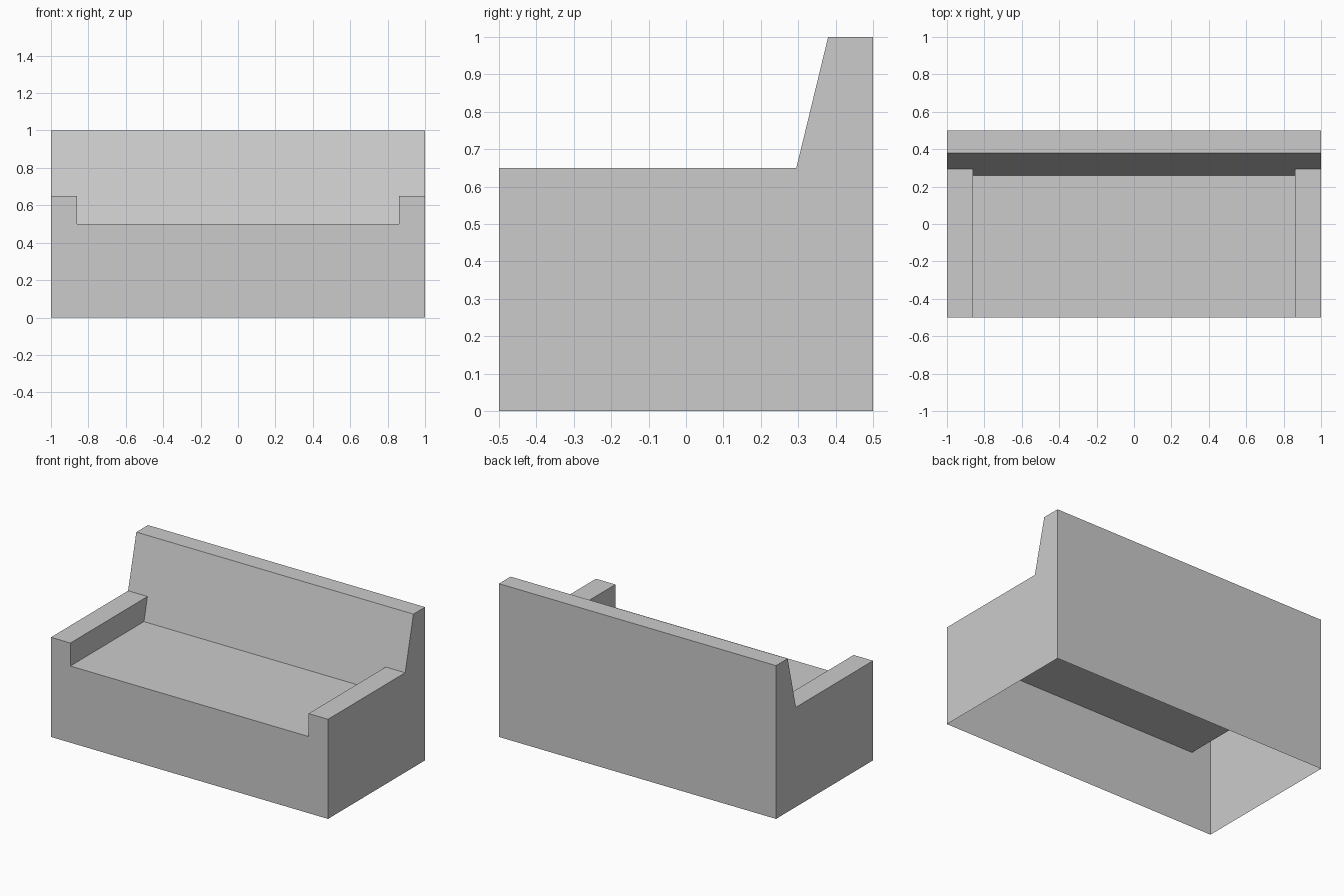
import bpy
import bmesh

cube = bpy.data.objects.get("Cube")
if cube:
    bpy.data.objects.remove(cube, do_unlink=True)

# Main dimensions
HALF_W, HALF_D, HEIGHT = 1.0, 0.5, 1.0
ARM_IN, ARM_Z, SEAT_Z = 0.86, 0.65, 0.5
TOP_Y, ARM_Y = 0.38, 0.295
SLOPE = (TOP_Y - ARM_Y) / (HEIGHT - ARM_Z)
SEAT_Y = ARM_Y - SLOPE * (ARM_Z - SEAT_Z)

fabric = bpy.data.materials.new("grey_fabric")
fabric.use_nodes = True
GREY = (0.6, 0.6, 0.6, 1.0)
fabric.diffuse_color = GREY
fabric.node_tree.nodes["Principled BSDF"].inputs["Base Color"].default_value = GREY

bm = bmesh.new()


def strip(path, x0, x1):
    """Sweep a (y, z) path sideways from x0 to x1."""
    for (ya, za), (yb, zb) in zip(path, path[1:]):
        corners = [(x0, ya, za), (x1, ya, za), (x1, yb, zb), (x0, yb, zb)]
        bm.faces.new([bm.verts.new(c) for c in corners])


def panel(outline, x):
    """Flat upright panel from a (y, z) outline."""
    bm.faces.new([bm.verts.new((x, y, z)) for y, z in outline])


# Profiles from the front, over the top and down the back
back = [(ARM_Y, ARM_Z), (TOP_Y, HEIGHT), (HALF_D, HEIGHT), (HALF_D, 0)]
arm = [(-HALF_D, 0), (-HALF_D, SEAT_Z), (-HALF_D, ARM_Z)] + back
seat = [(-HALF_D, 0), (-HALF_D, SEAT_Z), (SEAT_Y, SEAT_Z)] + back
inner = [(-HALF_D, SEAT_Z), (-HALF_D, ARM_Z), (ARM_Y, ARM_Z), (SEAT_Y, SEAT_Z)]

# Seat and backrest, then both arms with outer and inner sides
strip(seat, -ARM_IN, ARM_IN)
for side in (-1, 1):
    strip(arm, *sorted((side * ARM_IN, side * HALF_W)))
    panel(arm, side * HALF_W)
    panel(inner, side * ARM_IN)

# Weld into one hollow shell, open underneath, and merge coplanar faces
bmesh.ops.remove_doubles(bm, verts=bm.verts, dist=0.0005)
bmesh.ops.dissolve_limit(bm, angle_limit=0.01, verts=bm.verts, edges=bm.edges)
bmesh.ops.recalc_face_normals(bm, faces=bm.faces)
# Make sure the shell faces outwards
rear = max(bm.faces, key=lambda f: f.calc_center_median().y)
if rear.normal.y < 0:
    bmesh.ops.reverse_faces(bm, faces=bm.faces)

mesh = bpy.data.meshes.new("sofa_shell")
bm.to_mesh(mesh)
bm.free()
mesh.materials.append(fabric)
sofa = bpy.data.objects.new("sofa_shell", mesh)
bpy.context.collection.objects.link(sofa)
